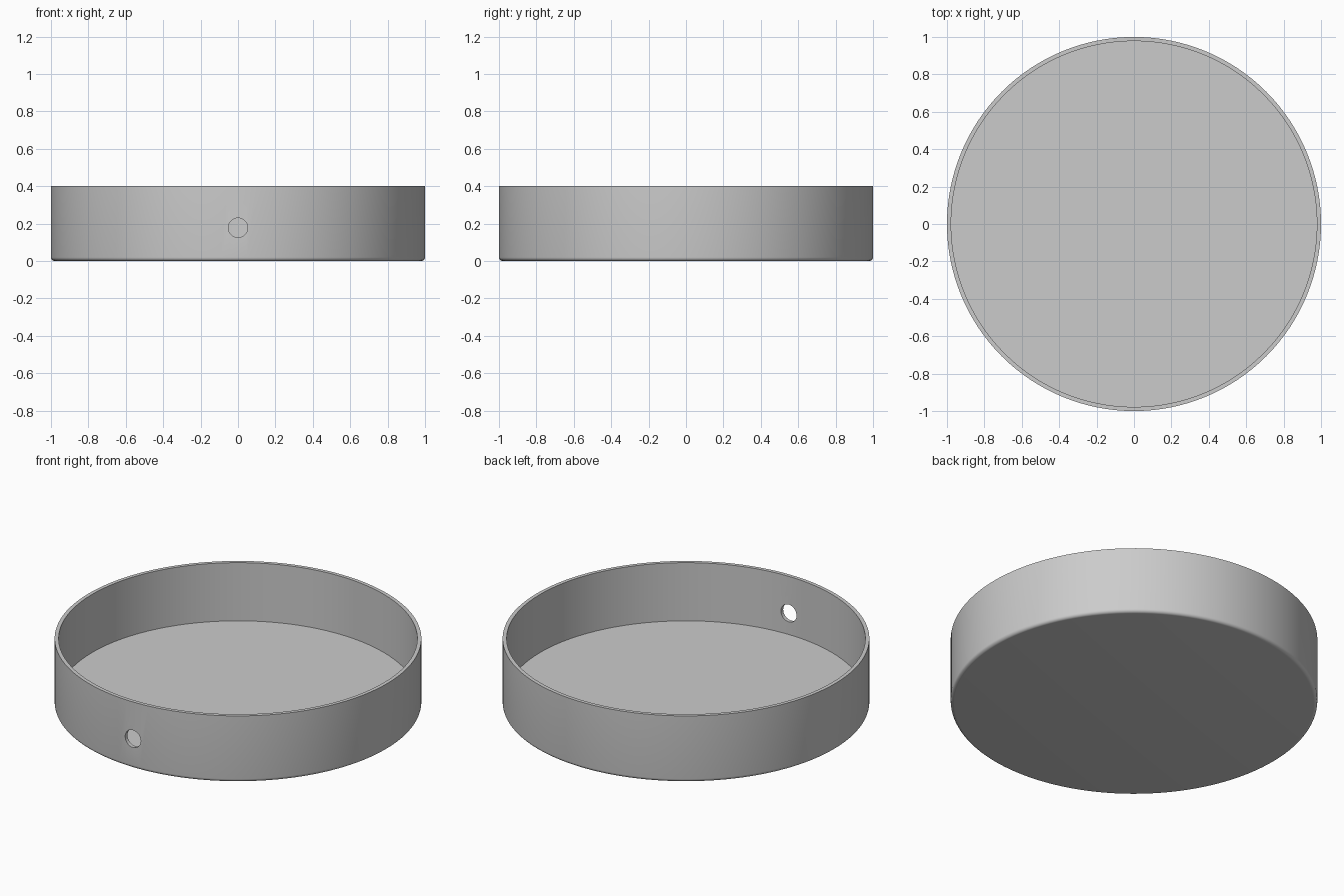
import bpy, bmesh, math
from mathutils import Matrix, Vector

if "Cube" in bpy.data.objects:
    bpy.data.objects.remove(bpy.data.objects["Cube"])

RADIUS, HEIGHT, WALL, FLOOR, FILLET = 1.0, 0.40, 0.022, 0.05, 0.02
SEGMENTS = 128

grey = bpy.data.materials.new("light_grey")
grey.diffuse_color = (0.6, 0.6, 0.6, 1)
grey.use_nodes = True
grey.node_tree.nodes["Principled BSDF"].inputs["Base Color"].default_value = grey.diffuse_color


def make_object(name, bm):
    bmesh.ops.recalc_face_normals(bm, faces=bm.faces)
    mesh = bpy.data.meshes.new(name)
    bm.to_mesh(mesh)
    bm.free()
    mesh.materials.append(grey)
    obj = bpy.data.objects.new(name, mesh)
    bpy.context.collection.objects.link(obj)
    return obj


# Round tray: half section with a rounded bottom edge, spun about z
fillet = [(RADIUS - FILLET + FILLET * math.sin(a), FILLET - FILLET * math.cos(a))
          for a in (math.radians(15 * i) for i in range(7))]
inner = RADIUS - WALL
profile = [(0, 0)] + fillet + [(RADIUS, HEIGHT), (inner, HEIGHT), (inner, FLOOR), (0, FLOOR)]

bm = bmesh.new()
points = [bm.verts.new((r, 0, z)) for r, z in profile]
edges = [bm.edges.new(pair) for pair in zip(points, points[1:])]
bmesh.ops.spin(bm, geom=points + edges, cent=(0, 0, 0), axis=(0, 0, 1),
               angle=math.tau, steps=SEGMENTS, use_merge=True)
bmesh.ops.remove_doubles(bm, verts=bm.verts, dist=0.0001)
tray = make_object("round_tray", bm)

# Cable hole through the front wall
bm = bmesh.new()
bmesh.ops.create_cone(bm, cap_ends=True, segments=48, radius1=0.052, radius2=0.052, depth=0.3,
                      matrix=Matrix.Translation(Vector((0, -1, 0.178))) @ Matrix.Rotation(math.pi / 2, 4, 'X'))
cutter = make_object("hole_cutter", bm)
cutter.hide_render = True

cut = tray.modifiers.new("front_hole", 'BOOLEAN')
cut.operation = 'DIFFERENCE'
cut.solver = 'EXACT'
cut.object = cutter

bpy.ops.object.select_all(action='DESELECT')
tray.select_set(True)
bpy.context.view_layer.objects.active = tray
bpy.ops.object.modifier_apply(modifier=cut.name)
bpy.data.objects.remove(cutter)

# Smooth round walls, sharp rims
bpy.ops.object.shade_smooth_by_angle(angle=math.radians(30))
